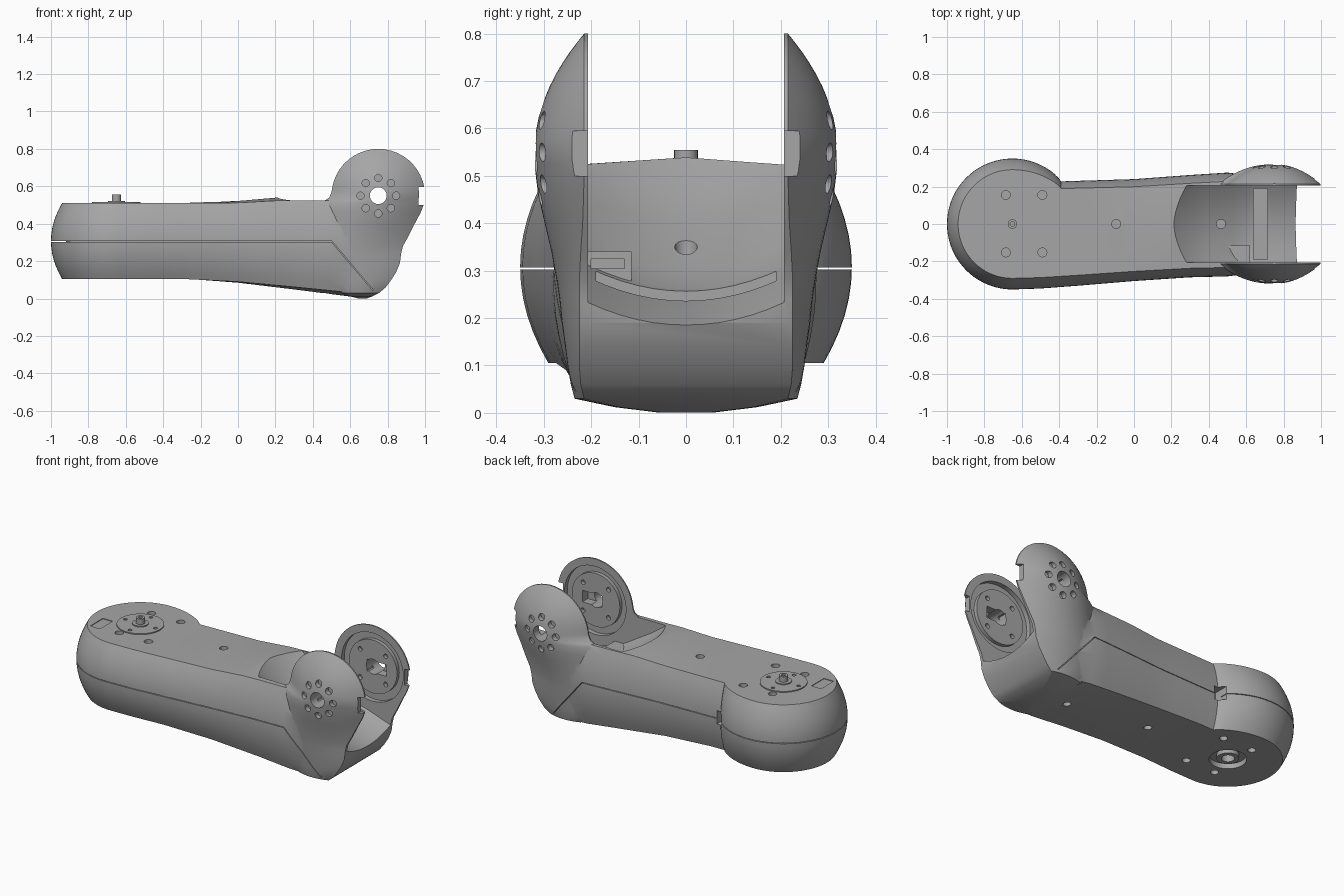
import bpy, bmesh, math
from mathutils import Vector

if "Cube" in bpy.data.objects:
    bpy.data.objects.remove(bpy.data.objects["Cube"], do_unlink=True)

grey = bpy.data.materials.new("mid grey")
grey.use_nodes = True
colour = (0.38, 0.38, 0.38, 1)
grey.diffuse_color = colour
grey.node_tree.nodes["Principled BSDF"].inputs["Base Color"].default_value = colour


def interp(x, pts):
    if x <= pts[0][0]:
        return pts[0][1]
    for (x0, v0), (x1, v1) in zip(pts, pts[1:]):
        if x <= x1:
            return v0 + (v1 - v0) * (x - x0) / (x1 - x0)
    return pts[-1][1]


def loft(name, rings):
    """Closed solid through a list of equal-length rings."""
    bm = bmesh.new()
    rows = [[bm.verts.new(p) for p in ring] for ring in rings]
    n = len(rows[0])
    for a, b in zip(rows, rows[1:]):
        for i in range(n):
            j = (i + 1) % n
            bm.faces.new((a[i], a[j], b[j], b[i]))
    bm.faces.new(rows[0][::-1])
    bm.faces.new(rows[-1])
    bmesh.ops.remove_doubles(bm, verts=bm.verts, dist=1e-5)
    bmesh.ops.dissolve_degenerate(bm, edges=bm.edges, dist=1e-5)
    bmesh.ops.recalc_face_normals(bm, faces=bm.faces)
    mesh = bpy.data.meshes.new(name)
    bm.to_mesh(mesh)
    bm.free()
    ob = bpy.data.objects.new(name, mesh)
    bpy.context.collection.objects.link(ob)
    ob.data.materials.append(grey)
    return ob


def box(name, x, y, z):
    def ring(h):
        return [(x[0], y[0], h), (x[1], y[0], h), (x[1], y[1], h), (x[0], y[1], h)]
    return loft(name, [ring(z[0]), ring(z[1])])


def cyl(name, a, b, r, n=32):
    """Cylinder from point a to point b."""
    a, b = Vector(a), Vector(b)
    q = (b - a).to_track_quat('Z', 'Y')
    circle = [q @ Vector((r * math.cos(i * math.tau / n), r * math.sin(i * math.tau / n), 0))
              for i in range(n)]
    return loft(name, [[a + c for c in circle], [b + c for c in circle]])


def combine(ob, other, op='DIFFERENCE'):
    other.hide_render = True
    m = ob.modifiers.new("bool", 'BOOLEAN')
    m.operation, m.solver, m.object = op, 'EXACT', other
    bpy.ops.object.select_all(action='DESELECT')
    bpy.context.view_layer.objects.active = ob
    ob.select_set(True)
    bpy.ops.object.modifier_apply(modifier=m.name)
    bpy.data.objects.remove(other, do_unlink=True)


def smooth(ob):
    bpy.ops.object.select_all(action='DESELECT')
    bpy.context.view_layer.objects.active = ob
    ob.select_set(True)
    bpy.ops.object.shade_smooth_by_angle(angle=math.radians(32))


# Barrel-sided arm with a round rear end
HUB, R = -0.65, 0.35
left_w = [(-0.39, .228), (0, .24), (.3, .262), (.5, .275), (.62, .26)]
right_w = [(HUB, R), (-.5, .345), (-.3, .33), (0, .305), (.3, .285), (.5, .28), (.62, .265)]
bottom = [(-.3, .105), (0, .09), (.3, .062), (.62, .03)]
top = [(-.4, .51), (0, .512), (.2, .523)]
crown_top = [(-.3, 0), (.2, .016)]
crown_bottom = [(-.2, 0), (.62, .022)]
stations = [HUB - R * math.cos(math.radians(a)) for a in range(0, 136, 5)]
stations += [-.39, -.3, -.2, -.1, 0, .1, .2, .3, .4, .5, .62]
ROWS = 12


def arm_ring(x):
    circle = math.sqrt(max(0, R * R - (x - HUB) ** 2))
    yl = circle if x < -.395 else interp(x, left_w)
    yr = circle if x < HUB else interp(x, right_w)
    zb, zt = interp(x, bottom), interp(x, top)

    def point(t, w, lift=0):
        s = 1 - .17 * (2 * t - 1) ** 2
        px = HUB + (x - HUB) * s if x < HUB else x
        return (px, w * s, zb + (zt - zb) * t + lift)
    ts = [i / ROWS for i in range(ROWS + 1)]
    return ([point(t, yl) for t in ts] + [point(1, 0, interp(x, crown_top))]
            + [point(t, -yr) for t in reversed(ts)] + [point(0, 0, -interp(x, crown_bottom))])


arm = loft("arm_body", [arm_ring(x) for x in stations])

# Domed fork block with rounded chin: z -> rear x, front x, edge y, middle y
CX, CZ, RAD = .75, .55, .25
slices = [(.001, .64, .69, .05, .06), (.012, .60, .72, .14, .15), (.03, .55, .755, .215, .235),
          (.06, .52, .79, .222, .243), (.1, .5, .82, .225, .25), (.14, .48, .845, .225, .255),
          (.19, .46, .866, .225, .262), (.24, .45, .872, .225, .267), (.28, .45, .882, .225, .273),
          (.34, .45, .915, .222, .284), (.4, .45, .945, .218, .298), (.46, .45, .977, .216, .312),
          (.51, .45, .996, .215, .318), (.525, .465, .998, .215, .319),
          (.54, .488, .9995, .215, .32), (.57, .5, 1, .215, .32)]
for a in range(10, 90, 8):
    s = math.sin(math.radians(a))
    if CZ + RAD * s > .58:
        c = RAD * math.cos(math.radians(a))
        slices.append((CZ + RAD * s, CX - c, CX + c, .215, .215 + .105 * (1 - s * s)))
slices.append((.8, .742, .758, .215, .2155))


def fork_ring(z, x0, x1, ye, ym):
    us = [i / 10 - 1 for i in range(21)]
    side = [((x0 + x1) / 2 + u * (x1 - x0) / 2, ye + (ym - ye) * (1 - u * u), z) for u in us]
    return side + [(x, -y, z) for x, y, z in reversed(side)]


combine(arm, loft("fork", [fork_ring(*s) for s in slices]), 'UNION')

# Sagging scoop between the fork ears
floor = [(.19, .56), (.3, .457), (.38, .4), (.46, .352), (.54, .302), (.62, .262), (.72, .235),
         (.86, .187), (1.1, .1)]
W = .207


def scoop_ring(k):
    lift = .05 * k * k
    return ([(x, k * W, z + lift) for x, z in floor] + [(1.1, k * W, 1), (.19, k * W, 1)])


combine(arm, loft("scoop", [scoop_ring(i / 6) for i in range(-6, 7)]))
combine(arm, box("pocket", (.64, .715), (-.19, .19), (.13, .4)))

# Cable bracket in the scoop
combine(arm, box("bracket", (.5, .62), (-.212, -.115), (.2, .34)), 'UNION')
combine(arm, box("bracket_slot", (.53, .7), (-.2, -.13), (.305, .325)))

# Ears: inner recess, round boss, bolt circle, key pocket, edge notch
for s in (1, -1):
    def ear_cyl(name, x, z, y0, y1, r, n=32):
        return cyl(name, (x, s * y0, z), (x, s * y1, z), r, n)

    def ear_box(name, x, y, z):
        return box(name, x, sorted((s * y[0], s * y[1])), z)
    combine(arm, ear_cyl("recess", CX, CZ, .15, .235, .205, 48))
    combine(arm, ear_cyl("boss", CX, CZ, .213, .255, .16, 48), 'UNION')
    combine(arm, ear_box("key_pocket", (.71, .84), (.15, .265), (.515, .585)))
    combine(arm, ear_cyl("axle_hole", CX, CZ, .15, .4, .045, 24))
    for i in range(8):
        a = i * math.tau / 8
        combine(arm, ear_cyl("bolt", CX + .095 * math.cos(a), CZ + .095 * math.sin(a),
                             .28, .4, .02, 12))
    for i in range(4):
        a = (i + .5) * math.tau / 4
        combine(arm, ear_cyl("screw", CX + .12 * math.cos(a), CZ + .12 * math.sin(a),
                             .15, .235, .014, 12))
    combine(arm, ear_box("notch", (.965, 1.1), (.15, .24), (.5, .595)))

# Shell seam around the sides and rear
seam = [(-1.1, .303), (.5, .303), (.72, .043), (.723, .046), (.502, .307), (-1.1, .307)]
for s in (1, -1):
    combine(arm, loft("seam", [[(x, s * y, z) for x, z in seam] for y in (.217, .5)]))
combine(arm, box("rear_seam", (-1.1, -.92), (-.3, .3), (.303, .307)))

# Cable socket beside the hub
combine(arm, box("socket", (-.42, -.365), (.17, .4), (.27, .35)))

# Screw holes on the top and bottom
holes = [(x, y) for x in (-.685, -.49) for y in (-.152, .155)] + [(-.095, 0), (.465, 0)]
for x, y in holes:
    combine(arm, cyl("top_screw", (x, y, .32 if x > 0 else .47), (x, y, .7), .024, 16))
    combine(arm, cyl("bottom_screw", (x, y, -.1), (x, y, .14 if x < .4 else .07), .022, 16))

# Bottom bearing and shallow label panel
combine(arm, cyl("bearing_recess", (HUB, 0, 0), (HUB, 0, .135), .1, 40))
combine(arm, cyl("bearing", (HUB, 0, .11), (HUB, 0, .2), .06), 'UNION')
combine(arm, cyl("bearing_hole", (HUB, 0, 0), (HUB, 0, .16), .035, 24))
combine(arm, box("label_panel", (-.865, -.8), (-.17, -.05), (.506, .6)))
smooth(arm)

# Top turntable with post
table = cyl("turntable", (HUB, 0, .5), (HUB, 0, .516), .13, 48)
combine(table, cyl("collar", (HUB, 0, .505), (HUB, 0, .522), .045), 'UNION')
combine(table, cyl("post", (HUB, 0, .505), (HUB, 0, .555), .025, 24), 'UNION')
combine(table, cyl("post_hole", (HUB, 0, .53), (HUB, 0, .6), .012, 16))
for a in (0, 90, 180, 270):
    c, s = math.cos(math.radians(a)), math.sin(math.radians(a))
    combine(table, cyl("pin_hole", (HUB + .1 * c, .1 * s, .508),
                       (HUB + .1 * c, .1 * s, .6), .011, 12))
smooth(table)
